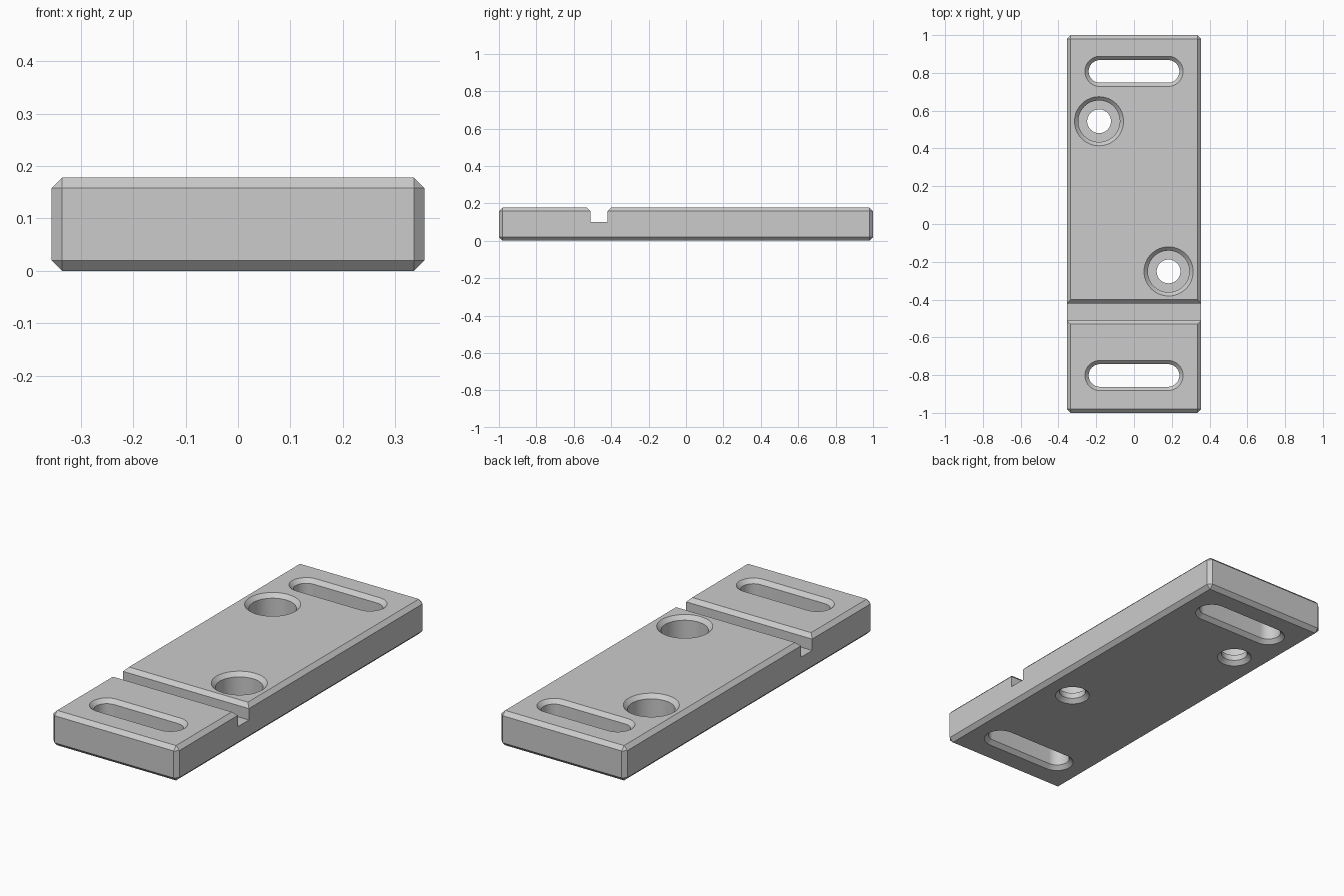
import bpy, bmesh, math
from mathutils import Vector

if "Cube" in bpy.data.objects:
    bpy.data.objects.remove(bpy.data.objects["Cube"], do_unlink=True)

WIDTH, LENGTH, HEIGHT = 0.712, 2.0, 0.178
CHAMFER = 0.02
OVER = 0.02  # how far cutters reach past the plate
STEPS = 24   # sides per half circle

metal = bpy.data.materials.new("plain_grey")
metal.use_nodes = True
grey = (0.6, 0.6, 0.6, 1)
metal.diffuse_color = grey
metal.node_tree.nodes["Principled BSDF"].inputs["Base Color"].default_value = grey


def finish(bm, name):
    bmesh.ops.recalc_face_normals(bm, faces=bm.faces)
    mesh = bpy.data.meshes.new(name)
    bm.to_mesh(mesh)
    bm.free()
    mesh.materials.append(metal)
    obj = bpy.data.objects.new(name, mesh)
    bpy.context.collection.objects.link(obj)
    return obj


def ring(bm, x, y, half_len, radius, z):
    """Slot outline; a plain circle when half_len is zero."""
    verts = []
    for side in (1, -1):
        for i in range(STEPS + (1 if half_len else 0)):
            a = math.pi * (i / STEPS - 0.5)
            verts.append(bm.verts.new((x + side * (half_len + radius * math.cos(a)),
                                       y + side * radius * math.sin(a), z)))
    return verts


def hole_cutter(name, x, y, half_len, profile):
    """Stack of outlines; profile lists (radius, z) from below to above."""
    bm = bmesh.new()
    rings = [ring(bm, x, y, half_len, r, z) for r, z in profile]
    for low, high in zip(rings, rings[1:]):
        for i in range(len(low)):
            j = (i + 1) % len(low)
            bm.faces.new((low[i], low[j], high[j], high[i]))
    bm.faces.new(rings[0])
    bm.faces.new(rings[-1])
    return finish(bm, name)


def chamfered(bottom, top, steps=()):
    """Hole profile with chamfered mouths on both faces."""
    return [(bottom + CHAMFER + OVER, -OVER), (bottom, CHAMFER), *steps,
            (top, HEIGHT - CHAMFER), (top + CHAMFER + OVER, HEIGHT + OVER)]


# Plate with every edge chamfered
bm = bmesh.new()
bmesh.ops.create_cube(bm, size=1)
bmesh.ops.scale(bm, vec=(WIDTH, LENGTH, HEIGHT), verts=bm.verts)
bmesh.ops.translate(bm, vec=(0, 0, HEIGHT / 2), verts=bm.verts)
bmesh.ops.bevel(bm, geom=bm.edges[:], offset=CHAMFER, segments=1, affect='EDGES')
plate = finish(bm, "mounting_plate")

# Through slots near both ends
cutters = [hole_cutter("slot_cutter", 0, y, 0.18, chamfered(0.06, 0.06))
           for y in (0.808, -0.802)]

# Counterbored screw holes
FLOOR = 0.05
for x, y in ((-0.185, 0.544), (0.183, -0.251)):
    steps = [(0.063, FLOOR), (0.11, FLOOR)]
    cutters.append(hole_cutter("bore_cutter", x, y, 0, chamfered(0.063, 0.11, steps)))

# Cross groove with chamfered lips
near, far, spread = -0.51, -0.42, CHAMFER + OVER
section = [(near, 0.1), (far, 0.1), (far, HEIGHT - CHAMFER), (far + spread, HEIGHT + OVER),
           (near - spread, HEIGHT + OVER), (near, HEIGHT - CHAMFER)]
bm = bmesh.new()
face = bm.faces.new([bm.verts.new((-WIDTH, y, z)) for y, z in section])
swept = bmesh.ops.extrude_face_region(bm, geom=[face])["geom"]
bmesh.ops.translate(bm, vec=Vector((2 * WIDTH, 0, 0)),
                    verts=[v for v in swept if isinstance(v, bmesh.types.BMVert)])
cutters.append(finish(bm, "groove_cutter"))

# Cut everything out, then drop the cutters
for cutter in cutters:
    mod = plate.modifiers.new(cutter.name, 'BOOLEAN')
    mod.operation = 'DIFFERENCE'
    mod.solver = 'EXACT'
    mod.object = cutter
    cutter.hide_render = True
depsgraph = bpy.context.evaluated_depsgraph_get()
cut_mesh = bpy.data.meshes.new_from_object(plate.evaluated_get(depsgraph))
plate.modifiers.clear()
plate.data = cut_mesh
for cutter in cutters:
    bpy.data.objects.remove(cutter, do_unlink=True)

# Smooth hole walls, crisp chamfers
for obj in bpy.context.selected_objects:
    obj.select_set(False)
plate.select_set(True)
bpy.context.view_layer.objects.active = plate
bpy.ops.object.shade_smooth_by_angle(angle=math.radians(30))
